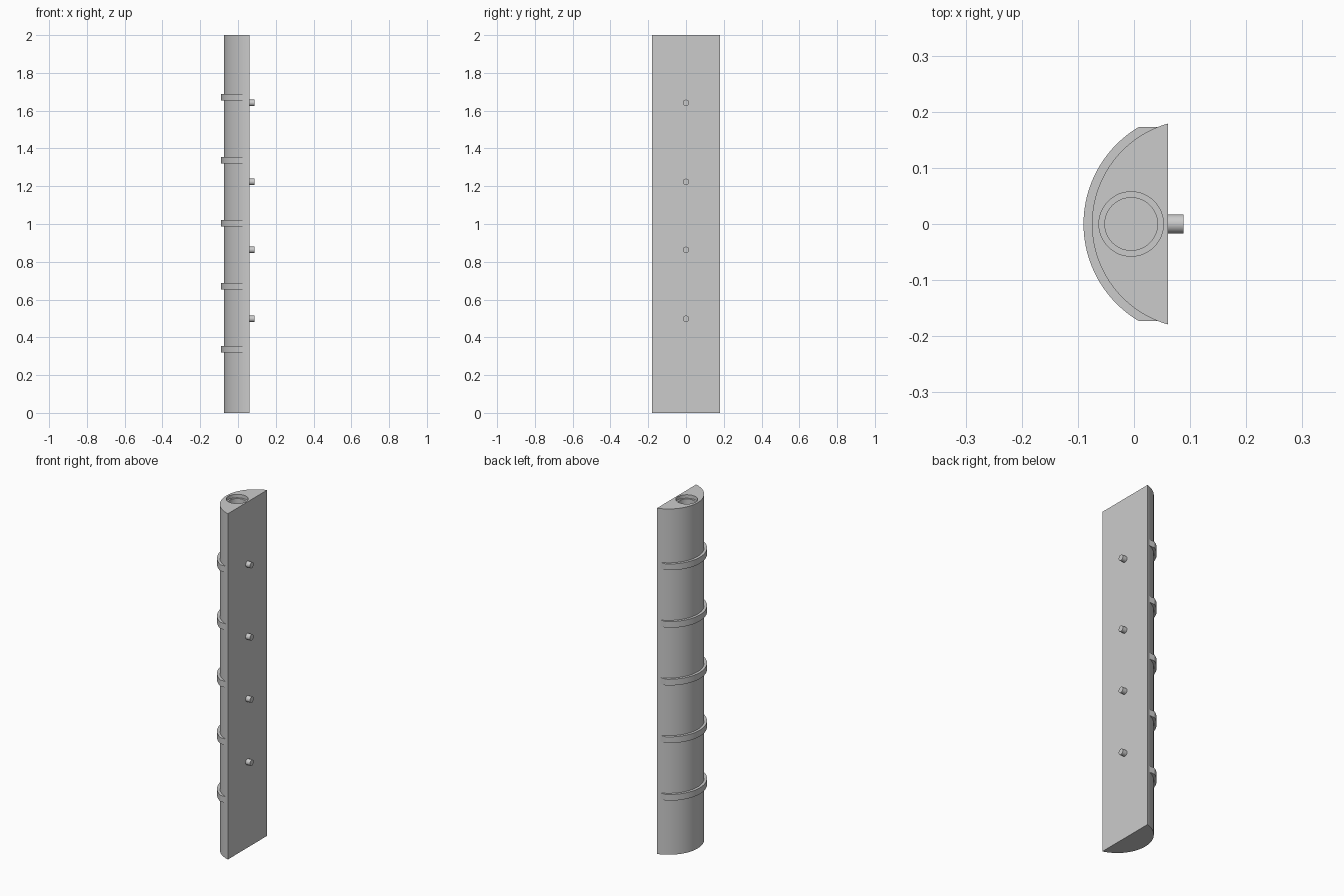
import bpy, bmesh, math

cube = bpy.data.objects.get("Cube")
if cube:
    bpy.data.objects.remove(cube, do_unlink=True)

grey = bpy.data.materials.new("plain grey")
grey.use_nodes = True
GREY = (0.6, 0.6, 0.6, 1)
grey.diffuse_color = GREY
grey.node_tree.nodes["Principled BSDF"].inputs["Base Color"].default_value = GREY

CENTRE_X = 0.111     # axis shared by the body and band arcs
BODY_R, BAND_R, BAND_INNER_R = 0.186, 0.201, 0.18
FLAT_X = 0.065       # flat mounting face


def arc(radius, half_width, steps=48):
    """Arc bulging towards -x, cut off at y = +-half_width."""
    limit = math.asin(half_width / radius)
    angles = [limit * (2 * i / steps - 1) for i in range(steps + 1)]
    return [(CENTRE_X - radius * math.cos(a), radius * math.sin(a)) for a in angles]


def finish(obj):
    obj.data.materials.clear()
    obj.data.materials.append(grey)
    bpy.ops.object.select_all(action="DESELECT")
    obj.select_set(True)
    bpy.context.view_layer.objects.active = obj
    bpy.ops.object.shade_smooth_by_angle(angle=math.radians(30))


def prism(name, outline, bottom, top):
    bm = bmesh.new()
    base = bm.faces.new([bm.verts.new((x, y, bottom)) for x, y in outline])
    moved = bmesh.ops.extrude_face_region(bm, geom=[base])["geom"]
    for v in moved:
        if isinstance(v, bmesh.types.BMVert):
            v.co.z = top
    # Keep the lower cap so that the solid is closed
    if not base.is_valid or len(bm.faces) < len(outline) + 2:
        lower = [e for e in bm.edges if e.is_boundary]
        bmesh.ops.contextual_create(bm, geom=lower)
    bmesh.ops.recalc_face_normals(bm, faces=bm.faces[:])
    mesh = bpy.data.meshes.new(name)
    bm.to_mesh(mesh)
    bm.free()
    obj = bpy.data.objects.new(name, mesh)
    bpy.context.collection.objects.link(obj)
    return obj


def circle(x, radius, steps=48):
    return [(x + radius * math.cos(math.tau * i / steps),
             radius * math.sin(math.tau * i / steps)) for i in range(steps)]


# Long body with a curved back and a flat face
body = prism("body", arc(BODY_R, 0.179), 0, 2)

# Stepped socket in the upper end
for radius, depth in ((0.0575, 0.02), (0.047, 0.06)):
    cutter = prism("socket_cutter", circle(-0.005, radius), 2 - depth, 2.1)
    cutter.hide_render = True
    cut = body.modifiers.new("socket", "BOOLEAN")
    cut.operation = "DIFFERENCE"
    cut.solver = "EXACT"
    cut.object = cutter
    bpy.context.view_layer.objects.active = body
    bpy.ops.object.modifier_apply(modifier=cut.name)
    bpy.data.objects.remove(cutter, do_unlink=True)
finish(body)

# Raised bands around the curved back
for i in range(1, 6):
    z = i / 3 + 0.004
    outline = arc(BAND_R, 0.1725) + arc(BAND_INNER_R, 0.1725)[::-1]
    finish(prism(f"band_{i}", outline, z - 0.018, z + 0.018))

# Locating pins on the flat face
for i, z in enumerate((0.498, 0.863, 1.223, 1.641), 1):
    bpy.ops.mesh.primitive_cylinder_add(
        vertices=32, radius=0.017, depth=0.033,
        location=(FLAT_X + 0.0065, 0, z), rotation=(0, math.pi / 2, 0))
    pin = bpy.context.object
    pin.name = f"pin_{i}"
    finish(pin)
